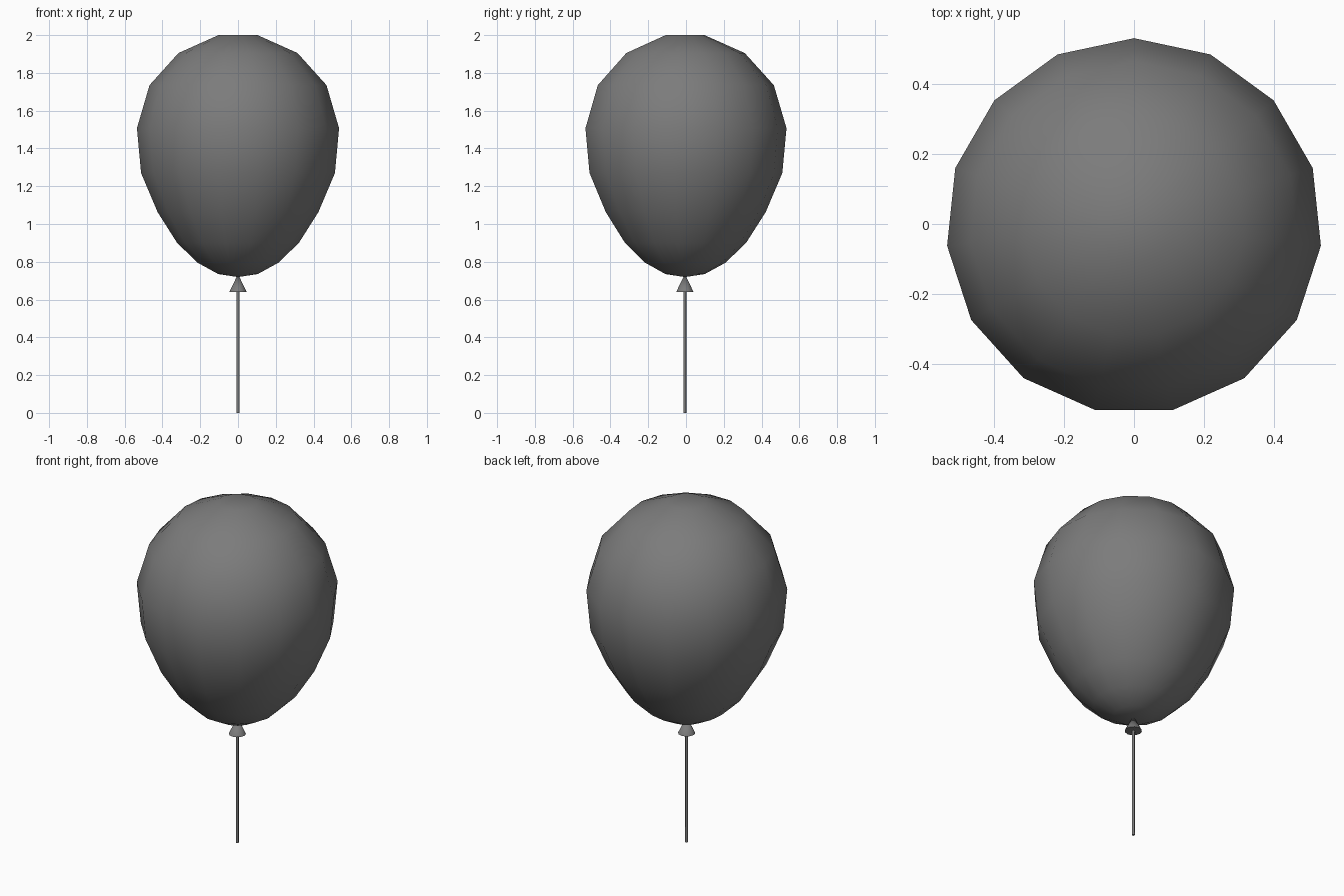
import bpy, bmesh, math

if "Cube" in bpy.data.objects:
    bpy.data.objects.remove(bpy.data.objects["Cube"])

AXIS_Y = -0.006  # odd-sided rings: axis sits slightly off the bounds centre

# Dark grey rubber
dark = bpy.data.materials.new("dark_grey")
dark.diffuse_color = (0.2, 0.2, 0.2, 1)
dark.use_nodes = True
dark.node_tree.nodes["Principled BSDF"].inputs["Base Color"].default_value = dark.diffuse_color


def lathe(name, profile, sides, smooth_angle):
    """Spin (radius, z) points round the vertical axis; radius 0 is a pole."""
    bm = bmesh.new()
    rings = []
    for r, z in profile:
        if r == 0:
            rings.append([bm.verts.new((0, AXIS_Y, z))] * sides)
        else:
            rings.append([bm.verts.new((r * math.sin(-2 * math.pi * i / sides),
                                        AXIS_Y + r * math.cos(2 * math.pi * i / sides), z))
                          for i in range(sides)])
    for a, b in zip(rings, rings[1:]):
        for i in range(sides):
            j = (i + 1) % sides
            corners = list(dict.fromkeys((a[i], a[j], b[j], b[i])))
            bm.faces.new(corners)
    bmesh.ops.recalc_face_normals(bm, faces=bm.faces)
    mesh = bpy.data.meshes.new(name)
    bm.to_mesh(mesh)
    bm.free()
    mesh.materials.append(dark)
    obj = bpy.data.objects.new(name, mesh)
    bpy.context.collection.objects.link(obj)
    bpy.ops.object.select_all(action='DESELECT')
    obj.select_set(True)
    bpy.context.view_layer.objects.active = obj
    bpy.ops.object.shade_smooth_by_angle(angle=math.radians(smooth_angle))
    return obj


# Egg-shaped balloon, 15 sides, nearly flat crown
lathe("balloon", [(0, 0.719), (0.105, 0.735), (0.215, 0.795), (0.324, 0.90),
                  (0.428, 1.063), (0.516, 1.27), (0.538, 1.507), (0.471, 1.735),
                  (0.317, 1.905), (0.104, 2.0), (0, 2.0)], 15, 60)

# Flared knot under the balloon
lathe("knot", [(0, 0.735), (0.046, 0.64), (0, 0.64)], 12, 40)

# Straight string down to the ground
lathe("string", [(0, 0), (0.008, 0), (0.008, 0.66), (0, 0.66)], 8, 50)
